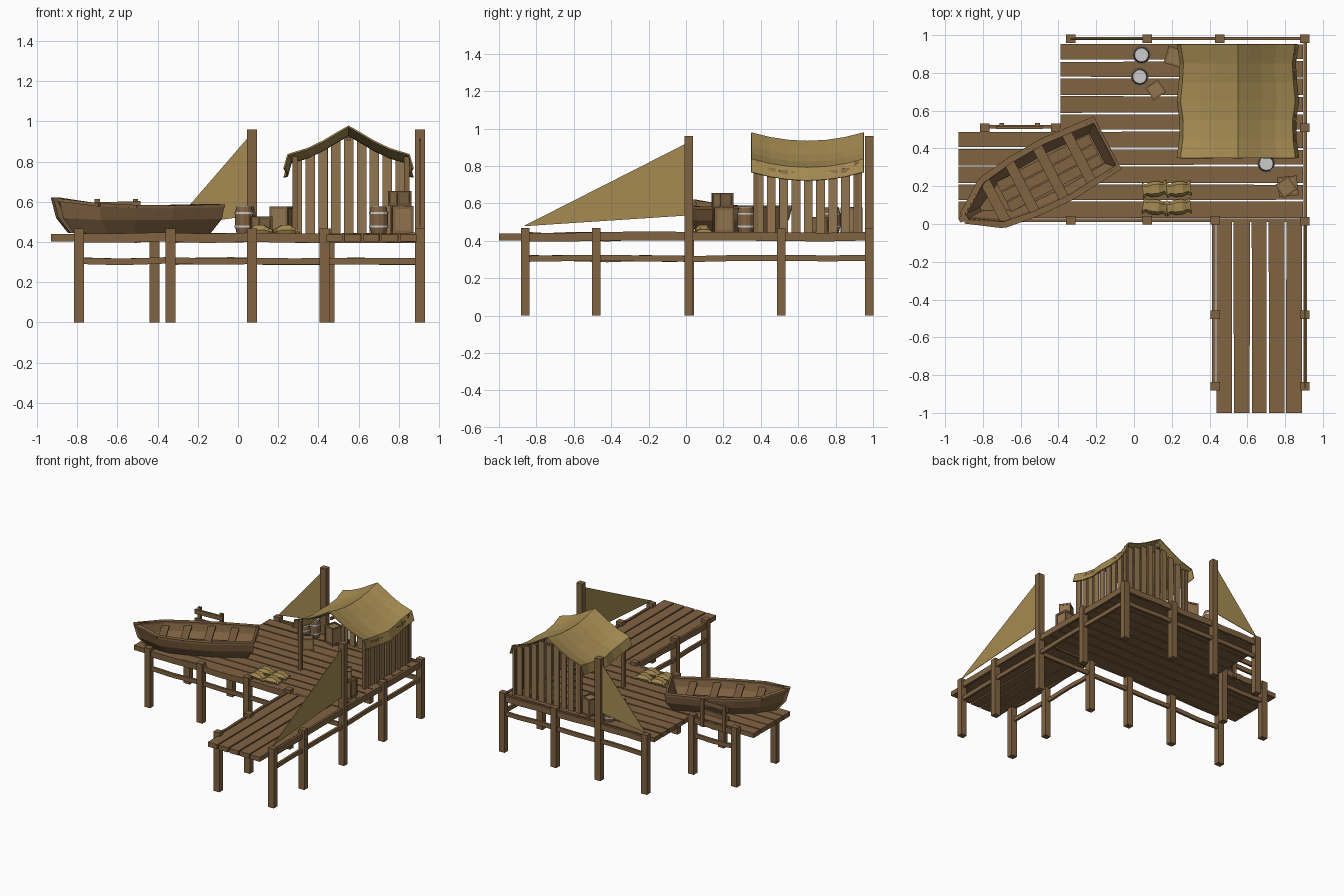
import bpy, bmesh, math, random
from mathutils import Matrix, Vector

if "Cube" in bpy.data.objects:
    bpy.data.objects.remove(bpy.data.objects["Cube"])
random.seed(4)
R = random.uniform

def material(name, c):
    m = bpy.data.materials.new(name)
    m.diffuse_color = (*c, 1)
    m.use_nodes = True
    m.node_tree.nodes["Principled BSDF"].inputs["Base Color"].default_value = m.diffuse_color
    return m
WOOD = material("wood", (0.22, 0.125, 0.055))
PALE = material("pale_wood", (0.29, 0.18, 0.08))
CLOTH = material("cloth", (0.38, 0.26, 0.085))

def mesh(name, verts, faces, mat=None, solid=0, offset=-1):
    me = bpy.data.meshes.new(name)
    me.from_pydata([tuple(v) for v in verts], [], faces)
    bm = bmesh.new()
    bm.from_mesh(me)
    bmesh.ops.recalc_face_normals(bm, faces=bm.faces)
    bm.to_mesh(me)
    bm.free()
    ob = bpy.data.objects.new(name, me)
    bpy.context.collection.objects.link(ob)
    if mat:
        me.materials.append(mat)
    if solid:
        s = ob.modifiers.new("thickness", 'SOLIDIFY')
        s.thickness, s.offset, s.use_even_offset = solid, offset, True
    return ob

def loft(name, rings, mat, caps=True, closed=True):
    n = len(rings[0])
    faces = [(i*n+j, i*n+(j+1) % n, (i+1)*n+(j+1) % n, (i+1)*n+j)
             for i in range(len(rings)-1) for j in range(n if closed else n-1)]
    if caps:
        faces += [tuple(range(n)), tuple(range((len(rings)-1)*n, len(rings)*n))]
    return mesh(name, [v for r in rings for v in r], faces, mat)

def bar(name, a, b, w, h, mat=WOOD, segs=1, wob=0.0, taper=0.0):
    """Horizontal timber from a to b, optionally wobbly along its length."""
    a, b = Vector(a), Vector(b)
    side = (b-a).cross(Vector((0, 0, 1))).normalized()
    rings = []
    for i in range(segs+1):
        c = a.lerp(b, i/segs) + Vector((0, 0, R(-wob, wob)))
        s = side*(w/2 - R(0, taper))
        u = Vector((0, 0, h/2))
        rings.append([c-s-u, c+s-u, c+s+u, c-s+u])
    return loft(name, rings, mat)

def box(name, x, y, z0, z1, sx, sy, mat=WOOD, rot=0):
    m = Matrix.Translation((x, y, 0)) @ Matrix.Rotation(rot, 4, 'Z')
    return loft(name, [[m @ Vector((i*sx/2, j*sy/2, z)) for i, j in
                ((-1, -1), (1, -1), (1, 1), (-1, 1))] for z in (z0, z1)], mat)

# posts, two of them tall masts
for x, y in [(-.79, .02), (-.335, .02), (.07, .02), (.43, .02), (.905, .015), (-.79, .51),
             (-.415, .51), (-.335, .98), (.07, .98), (.455, .98), (.905, .98), (.905, .51),
             (.43, -.48), (.43, -.86), (.905, -.48), (.905, -.86)]:
    tall = (x, y) in [(.07, .98), (.905, .015)]
    box("mast" if tall else "post", x, y, 0, .96 if tall else .468, .05, .045)

# deck planks and pier planks
for i in range(10):
    y = .075 + i*.093
    x0 = -.93 if i < 5 else -.39
    bar("deck_plank", (x0, y, .422), (.895, y, .425), .09, .036, taper=.007)
for i in range(5):
    x = .478 + i*.0925
    bar("pier_plank", (x, -1, .42), (x, .02, .422), .088, .036, taper=.008)

# side beams, upper and lower
for a, b in [((-.79, .02), (.905, .02)), ((-.335, .982), (.905, .982)), ((.907, -.86), (.907, .98)),
             ((.422, -.86), (.422, .02)), ((-.79, .515), (-.415, .515))]:
    for z, h in ((.422, .046), (.305, .032)):
        bar("side_beam", (*a, z), (*b, z), .018, h, segs=8, wob=.004)

# short railing beside the boat
for x in (-.70, -.51):
    box("rail_stake", x, .525, .40, .615, .026, .018)
for z in (.58, .51):
    bar("rail_board", (-.73, .51, z), (-.485, .51, z+.006), .016, .035)

# triangular sails
mesh("back_sail", [(.05, .98, .92), (.05, .98, .53), (-.335, .98, .475)], [(0, 1, 2)], CLOTH, .004, 0)
mesh("pier_sail", [(.905, 0, .92), (.905, 0, .535), (.905, -.87, .478)], [(0, 1, 2)], CLOTH, .004, 0)

# boat hull: stations of gunwale, chine and bottom as (distance, half width, height)
BOAT = Matrix.Translation((-.14, .43, 0)) @ Matrix.Rotation(math.radians(207.6), 4, 'Z')
ST = [((0, .155, .58), (.005, .14, .515), (.05, .10, .442)),
      ((.3, .18, .575), (.3, .165, .51), (.3, .115, .442)),
      ((.5, .172, .577), (.5, .155, .51), (.48, .108, .442)),
      ((.69, .145, .585), (.68, .125, .51), (.62, .09, .442)),
      ((.86, .028, .61), (.835, .024, .52), (.77, .018, .445))]
rings = [[BOAT @ Vector((t, -w, z)) for t, w, z in s] +
         [BOAT @ Vector((t, w, z)) for t, w, z in reversed(s)] for s in ST]
hull = loft("boat_hull", rings, WOOD, closed=False)
s = hull.modifiers.new("thickness", 'SOLIDIFY')
s.thickness, s.offset = .025, -1
# boat rim strips, stem, seats and floor
for side in (-1, 1):
    for p, q in zip(ST, ST[1:]):
        bar("boat_rim", *[BOAT @ Vector((k[0][0], side*(k[0][1]-.014), k[0][2])) for k in (p, q)], .034, .016)
loft("boat_stem", [[BOAT @ Vector((t+d, w, z)) for d, w in ((-.03, -.018), (.014, -.014), (.014, .014), (-.03, .018))]
                   for t, z in ((.775, .445), (.842, .52), (.872, .622))], WOOD)
for t, w in ((.17, .15), (.34, .158), (.51, .147), (.67, .12)):
    bar("boat_seat", BOAT @ Vector((t, -w, .553)), BOAT @ Vector((t, w, .553)), .055, .014)
for y in (-.06, 0, .06):
    bar("boat_floor", BOAT @ Vector((.07, y, .475)), BOAT @ Vector((.62, y, .475)), .055, .012)

# shelter roof: draped cloth sagging along the ridge
PROF = [(0, .98), (.06, .945), (.125, .905), (.2, .868), (.295, .838), (.315, .768)]
full = [(-x, z) for x, z in reversed(PROF[1:])] + PROF
def sag(v):
    return .045*(1-(2*v-1)**2)
roof = loft("shelter_roof", [[(.55+x*(1+.03*math.cos(i*2)), .35+i*.1, z-sag(i/6)) for x, z in full]
                             for i in range(7)], CLOTH, caps=False, closed=False)
roof.modifiers.new("thickness", 'SOLIDIFY').thickness = .008

def roof_z(dx):
    dx = abs(dx)
    for (a, za), (b, zb) in zip(PROF, PROF[1:]):
        if dx <= b:
            return za + (zb-za)*(dx-a)/(b-a)
    return .77
# shelter walls at the back and right, plus open front posts
for i in range(9):
    x = .295 + i*.064
    box("back_wall_plank", x, .915, .44, roof_z(x-.55)-.025, .047, .014, PALE, R(-.05, .05))
    y = .39 + i*.066
    box("side_wall_plank", .845, y, .44, .815-sag((y-.35)/.6), .014, .047, PALE, R(-.05, .05))
for x, y in ((.283, .375), (.84, .375), (.283, .915), (.84, .915)):
    box("shelter_post", x, y, .44, .825, .026, .026)
bar("ridge_pole", (.55, .37, .915), (.55, .93, .915), .018, .018)

# barrels with grey lids
for x, y in ((.04, .895), (.03, .78), (.70, .32)):
    def ring(r, z):
        return [(x+r*math.cos(k*math.pi/6), y+r*math.sin(k*math.pi/6), z) for k in range(12)]
    loft("barrel", [ring(r, z) for r, z in ((.037, .442), (.046, .485), (.046, .535), (.039, .575))], WOOD)
    for z, r in ((.472, .0475), (.54, .0475)):
        loft("barrel_hoop", [ring(r, z), ring(r, z+.01)], None)
    loft("barrel_lid", [ring(.038, .574), ring(.036, .58)], None)

# crates with raised frame edges
def crate(x, y, z, s, h, rot):
    box("crate", x, y, z+.004, z+h-.006, s*.9, s*.9, PALE, rot)
    m = Matrix.Translation((x, y, 0)) @ Matrix.Rotation(rot, 4, 'Z')
    f, e = s*.14, s*.43
    for a in (-1, 1):
        for b in (-1, 1):
            c = m @ Vector((a*e, b*e, 0))
            box("crate_corner", c.x, c.y, z, z+h, f, f, WOOD, rot)
        for zz in (z, z+h-f):
            c, d = m @ Vector((a*e, 0, 0)), m @ Vector((0, a*e, 0))
            box("crate_edge", c.x, c.y, zz, zz+f, f*.9, s*.8, WOOD, rot)
            box("crate_edge", d.x, d.y, zz, zz+f, s*.8, f*.9, WOOD, rot)
crate(.815, .20, .442, .105, .138, .1)
crate(.805, .195, .58, .085, .075, .6)
crate(.215, .885, .442, .095, .135, -.3)
crate(.115, .71, .442, .08, .085, .6)

# flat cloth sacks, pinched at the ends
for x in (.11, .237):
    for y in (.09, .185):
        m = Matrix.Translation((x, y, .442)) @ Matrix.Rotation(R(-.12, .12), 4, 'Z')
        loft("sack", [[m @ Vector((t, w*c, h*k)) for c, k in ((-.8, 0), (.8, 0), (1, .45), (.6, 1), (-.6, 1), (-1, .45))]
                      for t, w, h in ((-.064, .043, .018), (-.047, .029, .026), (-.02, .04, .042),
                                      (.02, .04, .042), (.047, .029, .026), (.064, .043, .018))], CLOTH)
